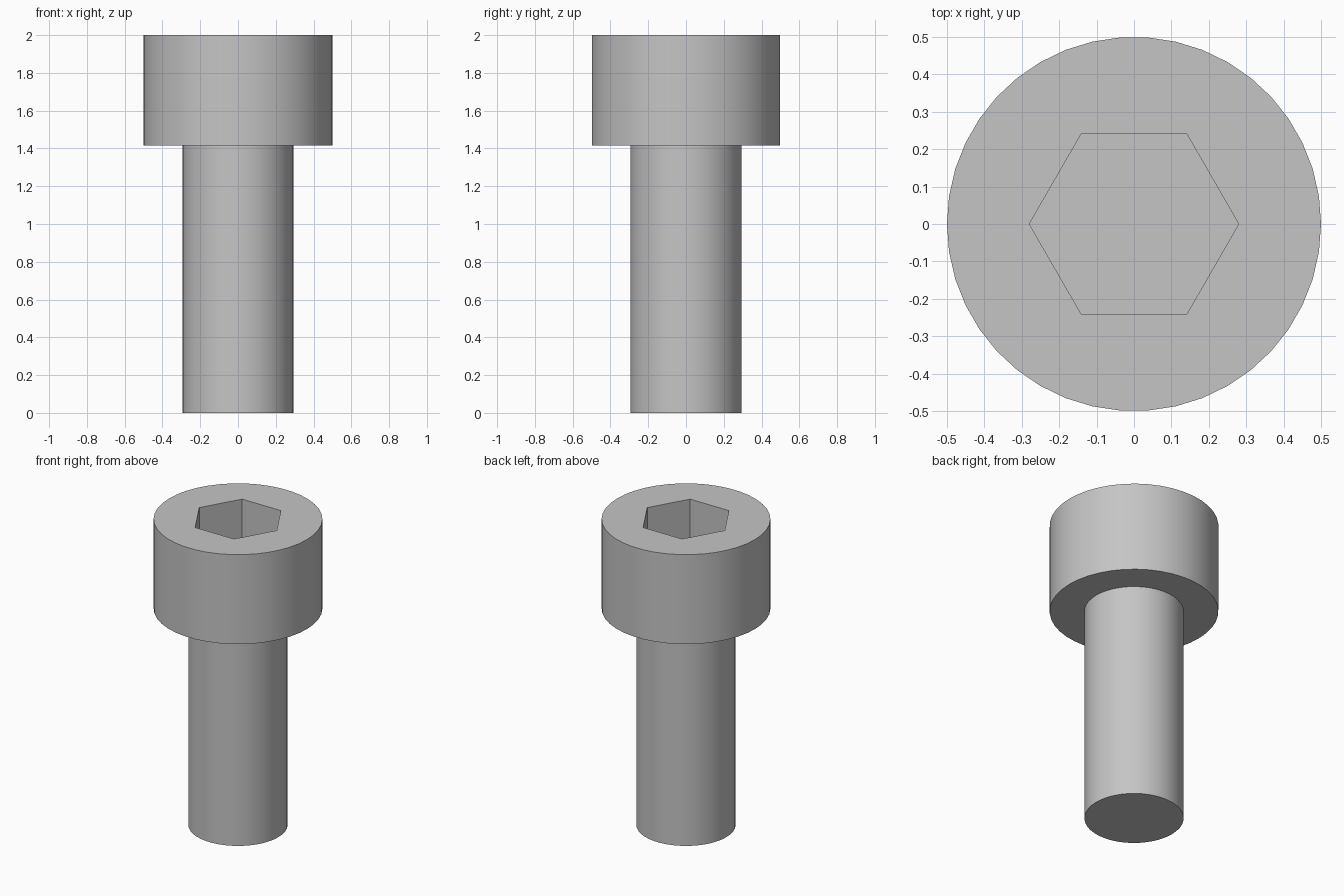
import bpy
import math

SIDES = 42
HEAD_RADIUS, SHANK_RADIUS = 0.5, 0.294
SHOULDER_Z, TOP_Z = 1.415, 2.0
SOCKET_RADIUS, SOCKET_DEPTH = 0.28, 0.29

default_cube = bpy.data.objects.get("Cube")
if default_cube:
    bpy.data.objects.remove(default_cube, do_unlink=True)

# Plain grey metal
grey = bpy.data.materials.new("grey_metal")
grey.use_nodes = True
grey.diffuse_color = (0.56, 0.56, 0.56, 1)
grey.node_tree.nodes["Principled BSDF"].inputs["Base Color"].default_value = grey.diffuse_color


def prism(name, sides, radius, bottom, top):
    """Upright prism with a corner on the x axis."""
    points = [(radius * math.cos(math.tau * i / sides),
               radius * math.sin(math.tau * i / sides)) for i in range(sides)]
    verts = [(x, y, z) for z in (bottom, top) for x, y in points]
    faces = [tuple(reversed(range(sides))), tuple(range(sides, 2 * sides))]
    for i in range(sides):
        j = (i + 1) % sides
        faces.append((i, j, j + sides, i + sides))
    mesh = bpy.data.meshes.new(name)
    mesh.from_pydata(verts, [], faces)
    mesh.materials.append(grey)
    obj = bpy.data.objects.new(name, mesh)
    bpy.context.collection.objects.link(obj)
    return obj


def apply_boolean(target, tool, operation):
    """Combine the tool into the target and remove the tool."""
    modifier = target.modifiers.new(operation.title(), "BOOLEAN")
    modifier.operation = operation
    modifier.solver = "EXACT"
    modifier.object = tool
    bpy.context.view_layer.objects.active = target
    bpy.ops.object.modifier_apply(modifier=modifier.name)
    bpy.data.objects.remove(tool, do_unlink=True)


# Cylindrical head with a shank rising slightly into it
bolt = prism("socket_head_bolt", SIDES, HEAD_RADIUS, SHOULDER_Z, TOP_Z)
shank = prism("shank", SIDES, SHANK_RADIUS, 0, SHOULDER_Z + 0.1)
apply_boolean(bolt, shank, "UNION")

# Hexagonal drive socket
socket = prism("socket_cutter", 6, SOCKET_RADIUS, TOP_Z - SOCKET_DEPTH, TOP_Z + 0.1)
apply_boolean(bolt, socket, "DIFFERENCE")

# Smooth round walls with crisp rims
bpy.ops.object.select_all(action="DESELECT")
bolt.select_set(True)
bpy.context.view_layer.objects.active = bolt
bpy.ops.object.shade_smooth_by_angle(angle=math.radians(30))
